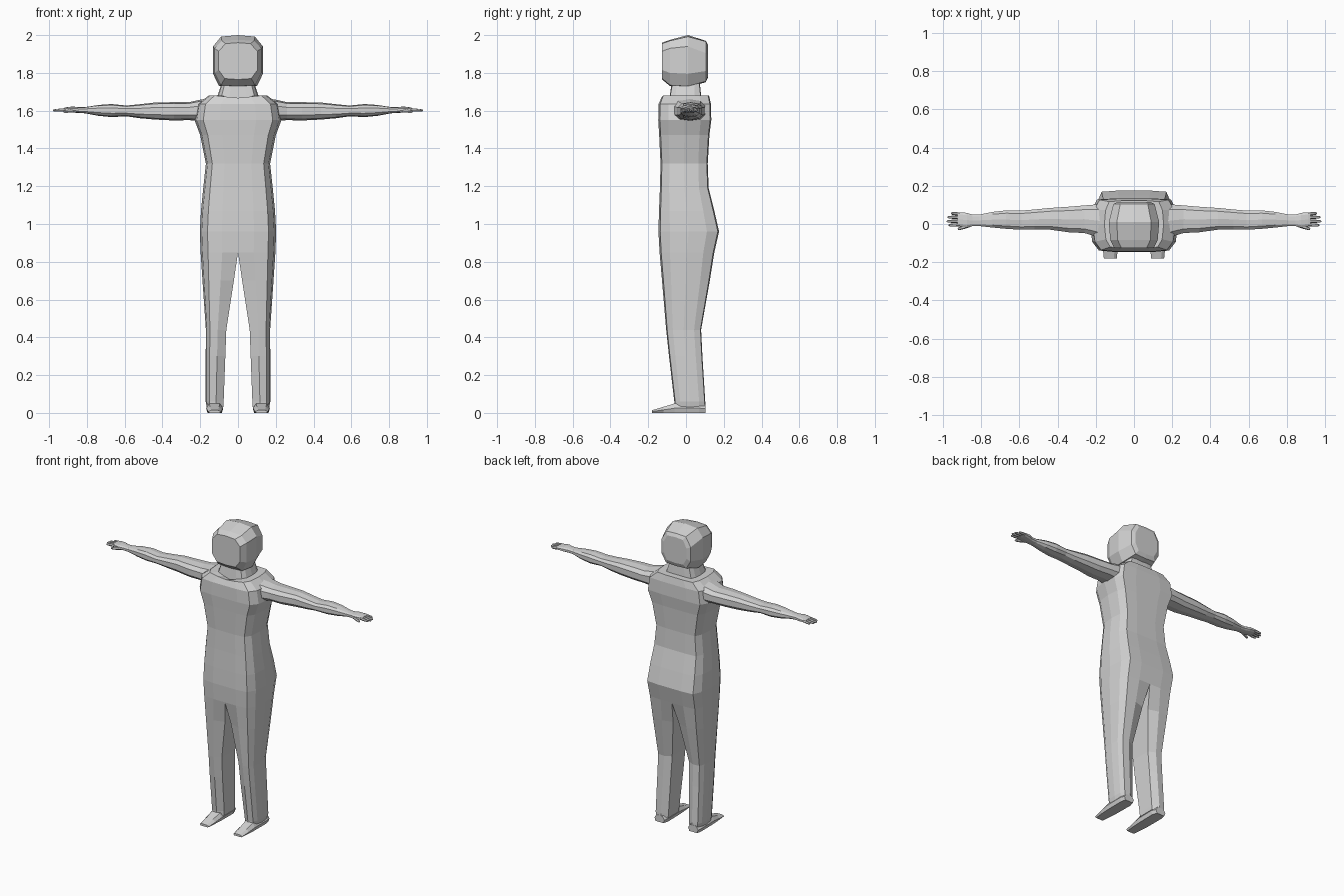
import bpy, bmesh, math
from mathutils import Vector

grey = bpy.data.materials.new("light grey")
grey.diffuse_color = (0.65, 0.65, 0.65, 1)


def mirrored_loft(name, groups):
    """Skin each (rings, closed, cap_start, cap_end) group on both sides of x = 0."""
    bm = bmesh.new()
    for side in (1, -1):
        for rings, closed, cap_start, cap_end in groups:
            vs = [[bm.verts.new((side * p[0], p[1], p[2])) for p in r] for r in rings]
            n = len(vs[0])
            for a, b in zip(vs, vs[1:]):
                for i in range(n if closed else n - 1):
                    j = (i + 1) % n
                    bm.faces.new((a[i], a[j], b[j], b[i]))
            if cap_start:
                bm.faces.new(vs[0])
            if cap_end:
                bm.faces.new(vs[-1])
    bmesh.ops.remove_doubles(bm, verts=bm.verts, dist=0.0005)
    bmesh.ops.dissolve_degenerate(bm, edges=bm.edges, dist=0.0003)
    bmesh.ops.recalc_face_normals(bm, faces=bm.faces)
    me = bpy.data.meshes.new(name)
    bm.to_mesh(me)
    bm.free()
    me.materials.append(grey)
    ob = bpy.data.objects.new(name, me)
    bpy.context.collection.objects.link(ob)
    return ob


def body_ring(z, w, front, back, inner=0.0, dip=0.0, round_in=0.0):
    """Half outline of the body from the front centre round the side to the back."""
    d = back - front
    shape = [(0, round_in), (0.42, 0), (0.8, 0.03), (0.95, 0.19), (1, 0.5),
             (0.96, 0.8), (0.84, 0.98), (0.42, 1), (0, 1 - round_in)]
    ring = [[inner + (w - inner) * u, front + d * v, z] for u, v in shape]
    ring[0][2] -= dip
    ring[1][2] -= dip * 0.5
    return ring


# torso and neck, then legs sharing the crotch ring
torso = [body_ring(*s) for s in (
    (0.85, 0.198, -0.140, 0.150),
    (0.96, 0.202, -0.146, 0.175),
    (1.07, 0.196, -0.143, 0.150),
    (1.19, 0.184, -0.138, 0.120),
    (1.32, 0.170, -0.135, 0.115),
    (1.47, 0.200, -0.142, 0.124),
    (1.55, 0.230, -0.147, 0.134),
    (1.635, 0.215, -0.145, 0.132),
    (1.68, 0.155, -0.128, 0.122, 0, 0.012),
    (1.68, 0.108, -0.088, 0.080, 0, 0.025),
    (1.75, 0.085, -0.075, 0.073),
    (1.79, 0.080, -0.075, 0.073))]
legs = [body_ring(*s) for s in (
    (0.85, 0.198, -0.140, 0.150),
    (0.70, 0.188, -0.127, 0.126, 0.022, 0, 0.08),
    (0.44, 0.170, -0.105, 0.080, 0.062, 0, 0.12),
    (0.30, 0.171, -0.090, 0.087, 0.067, 0, 0.12),
    (0.06, 0.171, -0.062, 0.102, 0.076, 0, 0.15),
    (0.03, 0.165, -0.062, 0.103, 0.078, 0, 0.15))]
mirrored_loft("body", [(torso, False, False, True), (legs, True, False, True)])


# feet: low wedges with a broad toe
def foot_ring(y, x0, x1, top):
    c = 0.008
    return [(x0, y, 0), (x1, y, 0), (x1 + c, y, top * 0.5),
            (x1 - c, y, top), (x0 + c, y, top), (x0 - c, y, top * 0.5)]


feet = [foot_ring(*s) for s in (
    (-0.180, 0.098, 0.150, 0.014), (-0.120, 0.092, 0.156, 0.032),
    (-0.060, 0.088, 0.160, 0.050), (0.070, 0.086, 0.161, 0.050),
    (0.103, 0.096, 0.154, 0.045))]
mirrored_loft("feet", [(feet, True, True, True)])


# head: faceted shell with a flat face
def head_ring(y, top, top_w, w, up, low, bottom_w, bottom, peak=0.0):
    return [(0, y, top + peak), (top_w, y, top), (w, y, up),
            (w, y, low), (bottom_w, y, bottom), (0, y, bottom - peak)]


head = [head_ring(*s) for s in (
    (-0.126, 1.955, 0.065, 0.103, 1.915, 1.815, 0.070, 1.770, 0.005),
    (-0.085, 1.970, 0.085, 0.124, 1.930, 1.800, 0.090, 1.735, 0.005),
    (0.010, 1.992, 0.090, 0.132, 1.940, 1.795, 0.100, 1.730, 0.008),
    (0.105, 1.966, 0.072, 0.108, 1.905, 1.810, 0.075, 1.755, 0.004),
    (0.116, 1.945, 0.058, 0.085, 1.895, 1.825, 0.060, 1.780, 0.004))]
mirrored_loft("head", [(head, False, True, True)])


# arms: muscled tubes running out to the wrist and palm
def arm_ring(x, y0, y1, z0, z1, n=10):
    ring = []
    for i in range(n):
        a = 2 * math.pi * (i + 0.5) / n
        c, s = math.cos(a), math.sin(a)
        u = math.copysign(abs(c) ** 0.75, c)
        v = math.copysign(abs(s) ** 0.75, s)
        ring.append((x, (y0 + y1) / 2 + (y1 - y0) / 2 * u,
                     (z0 + z1) / 2 + (z1 - z0) / 2 * v))
    return ring


arms = [arm_ring(*s) for s in (
    (0.130, -0.085, 0.105, 1.540, 1.668),
    (0.200, -0.068, 0.105, 1.545, 1.658),
    (0.260, -0.050, 0.100, 1.550, 1.645),
    (0.340, -0.046, 0.093, 1.548, 1.645),
    (0.440, -0.032, 0.086, 1.553, 1.643),
    (0.520, -0.030, 0.078, 1.560, 1.634),
    (0.590, -0.032, 0.072, 1.570, 1.627),
    (0.670, -0.027, 0.073, 1.566, 1.635),
    (0.740, -0.020, 0.065, 1.573, 1.630),
    (0.810, -0.012, 0.050, 1.586, 1.619),
    (0.845, -0.012, 0.050, 1.588, 1.619),
    (0.875, -0.020, 0.060, 1.590, 1.622),
    (0.910, -0.014, 0.062, 1.594, 1.618),
    (0.925, -0.010, 0.058, 1.597, 1.614))]
mirrored_loft("arms", [(arms, True, True, True)])


# fingers and thumb: tapered six-sided tubes
def finger(start, end, r):
    a, b = Vector(start), Vector(end)
    d = (b - a).normalized()
    side = d.cross(Vector((0, 0, 1))).normalized()
    up = side.cross(d)
    rings = []
    for t, k in ((0, 1), (0.55, 0.95), (0.9, 0.75), (1, 0.4)):
        c = a.lerp(b, t)
        rings.append([c + (side * math.cos(i * math.pi / 3)
                           + up * math.sin(i * math.pi / 3)) * r * k for i in range(6)])
    return rings, True, True, True


tips = [(-0.004, 0.970, -0.006), (0.015, 0.980, 0.014),
        (0.034, 0.976, 0.036), (0.051, 0.958, 0.056)]
digits = [finger((0.905, y, 1.606), (x, ty, 1.601), 0.009) for y, x, ty in tips]
digits.append(finger((0.860, -0.006, 1.602), (0.922, -0.027, 1.594), 0.010))
mirrored_loft("fingers", digits)
